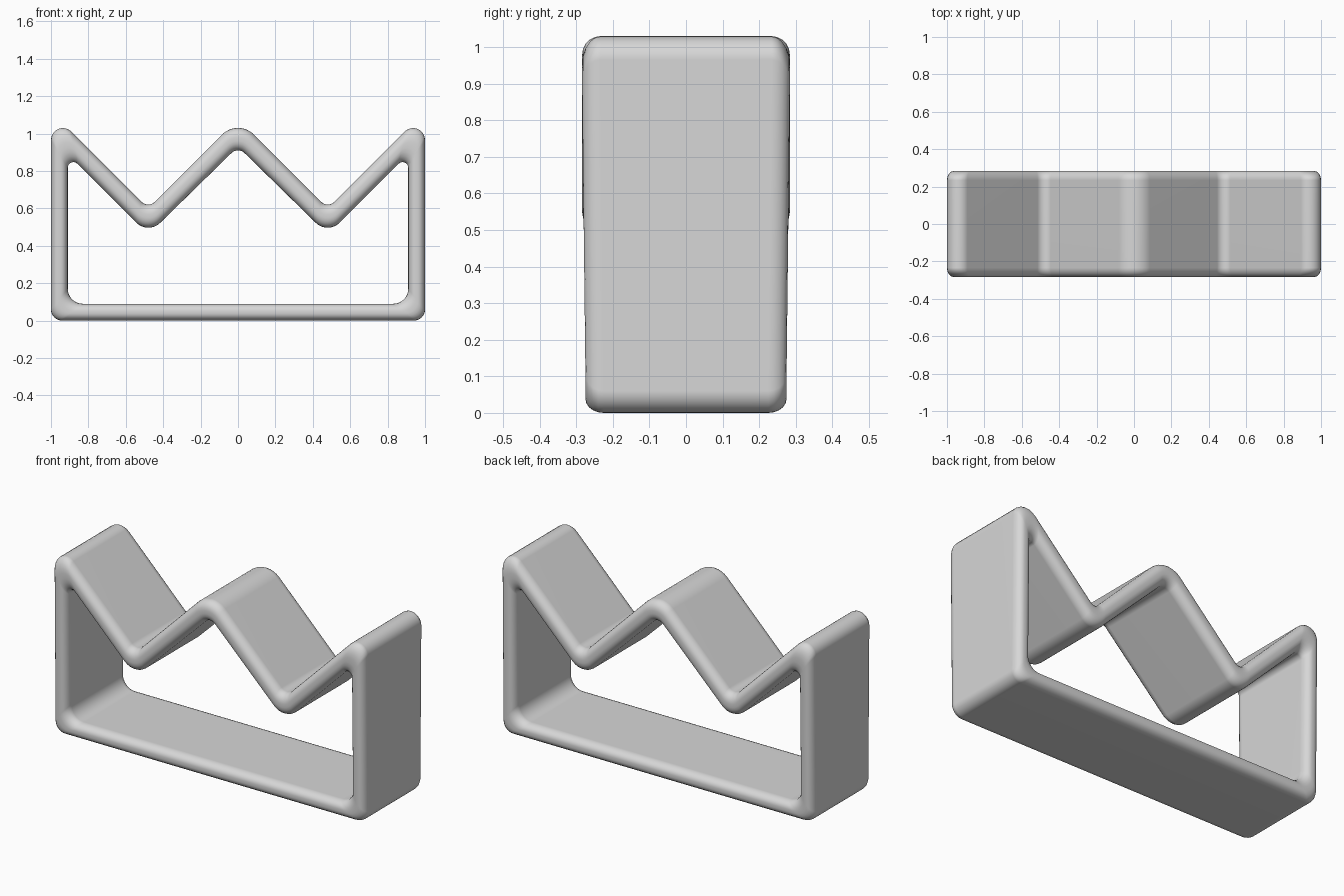
import bpy, bmesh, math
from mathutils import Vector

cube = bpy.data.objects.get("Cube")
if cube:
    bpy.data.objects.remove(cube, do_unlink=True)

ARC_STEPS = 8      # segments in each rounded corner of the band
EDGE_STEPS = 5     # segments in each rounded edge of the band
EDGE_SHARE = 0.42  # rounding as a share of the band thickness
EDGE_DEPTH = 0.05  # rounding along the band's depth


def rounded_path(corners):
    """Closed x-z path from (x, z, radius, half depth); returns (point, half depth) pairs."""
    path = []
    pts = [Vector((x, 0, z)) for x, z, _, _ in corners]
    for i, (_, _, radius, depth) in enumerate(corners):
        to_prev = (pts[i - 1] - pts[i]).normalized()
        to_next = (pts[(i + 1) % len(pts)] - pts[i]).normalized()
        half = to_prev.angle(to_next) / 2
        centre = pts[i] + (to_prev + to_next).normalized() * radius / math.sin(half)
        reach = radius / math.tan(half)
        start = (pts[i] + to_prev * reach - centre).normalized()
        end = (pts[i] + to_next * reach - centre).normalized()
        for k in range(ARC_STEPS + 1):
            path.append((centre + start.slerp(end, k / ARC_STEPS) * radius, depth))
    return path


def mirrored(right_half, peak):
    """Full corner list from the right side (bottom to valley) and the middle peak."""
    left_half = [(-x, z, r, d) for x, z, r, d in reversed(right_half)]
    return right_half + [peak] + left_half


# Outer and inner outlines: base corner, upper corner, valley, middle peak
outer = rounded_path(mirrored(
    [(1, 0, 0.06, 0.275), (1, 1.12, 0.064, 0.284), (0.48, 0.6, 0.05, 0.284)],
    (0, 1.08, 0.12, 0.284)))
inner = rounded_path(mirrored(
    [(0.91, 0.09, 0.08, 0.275), (0.91, 0.89, 0.03, 0.284), (0.48, 0.46, 0.09, 0.284)],
    (0, 0.93, 0.05, 0.284)))

# Cross-section of the band: (share of thickness, distance in from the rim, side)
quarter = []
for k in range(EDGE_STEPS + 1):
    a = math.pi / 2 * k / EDGE_STEPS
    quarter.append((EDGE_SHARE * (1 - math.cos(a)), EDGE_DEPTH * (1 - math.sin(a))))
front = [(s, d, -1) for s, d in quarter] + [(1 - s, d, -1) for s, d in reversed(quarter)]
section = front + [(s, d, 1) for s, d, _ in reversed(front)]

# Sweep the section around the outlines
bm = bmesh.new()
rings = []
for (p_out, depth), (p_in, _) in zip(outer, inner):
    ring = []
    for share, inset, side in section:
        p = p_out.lerp(p_in, share)
        ring.append(bm.verts.new((p.x, side * (depth - inset), p.z)))
    rings.append(ring)
for i, ring in enumerate(rings):
    nxt = rings[(i + 1) % len(rings)]
    for j in range(len(section)):
        k = (j + 1) % len(section)
        bm.faces.new((ring[j], ring[k], nxt[k], nxt[j]))
bmesh.ops.recalc_face_normals(bm, faces=bm.faces)

mesh = bpy.data.meshes.new("crown_band")
bm.to_mesh(mesh)
bm.free()
band = bpy.data.objects.new("crown_band", mesh)
bpy.context.collection.objects.link(band)

# Plain grey material
grey = bpy.data.materials.new("light grey")
grey.use_nodes = True
colour = (0.68, 0.68, 0.68, 1)
grey.diffuse_color = colour
grey.node_tree.nodes["Principled BSDF"].inputs["Base Color"].default_value = colour
mesh.materials.append(grey)

# Smooth shading with flat walls kept flat
for poly in mesh.polygons:
    poly.use_smooth = True
weighted = band.modifiers.new("flat_walls", 'WEIGHTED_NORMAL')
weighted.keep_sharp = True
